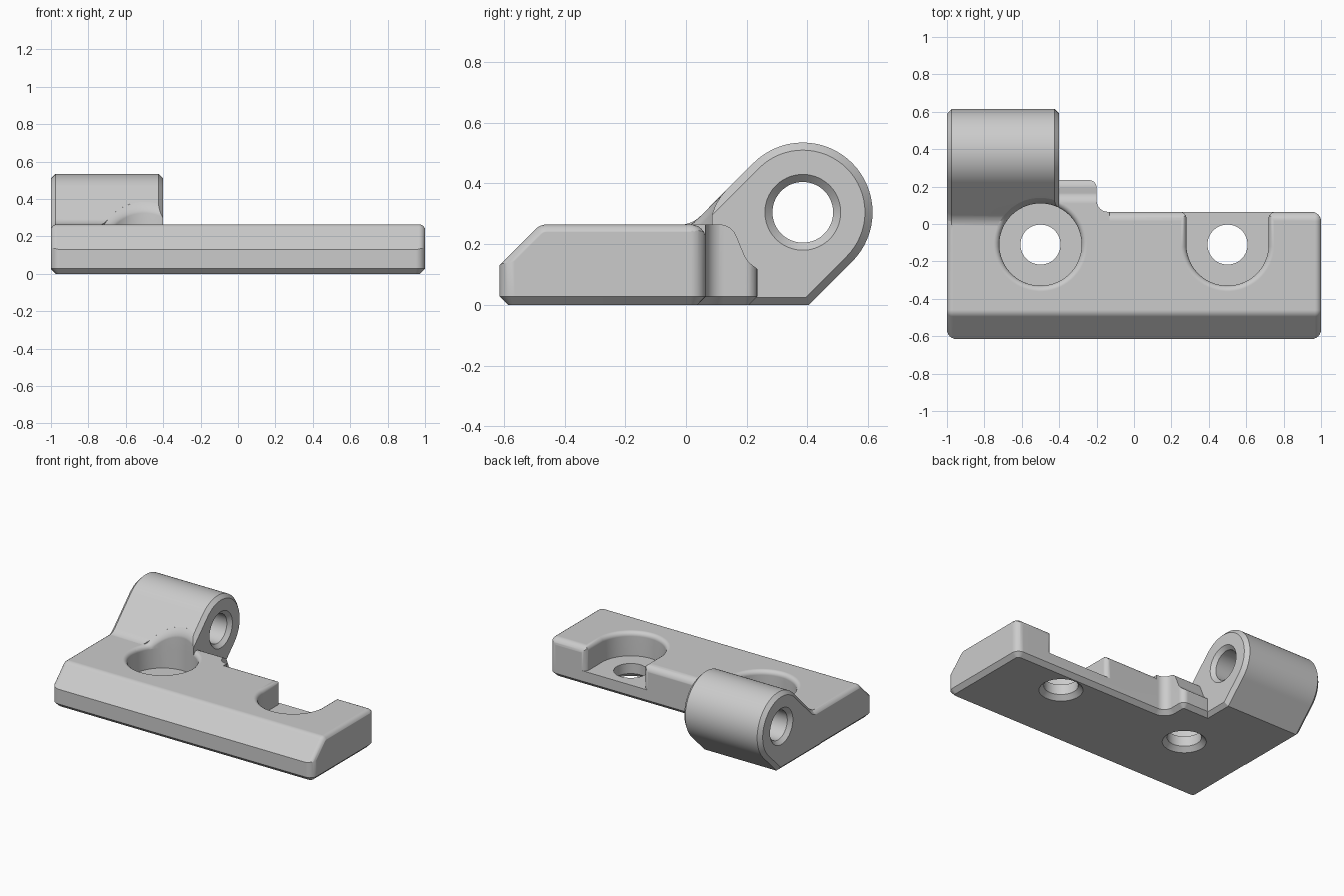
import bpy
import bmesh
from math import sin, cos, pi, radians
from mathutils import Vector

if "Cube" in bpy.data.objects:
    bpy.data.objects.remove(bpy.data.objects["Cube"], do_unlink=True)

STEPS = 6          # segments in a rounded corner
TOP = 0.265        # plate thickness
FLOOR = 0.1        # level of the screw recess floors
RECESS = 0.22      # radius of the screw recesses
RIM = 0.03         # rounding around the recesses
SCREW_Y = -0.11


def make_object(name, bm):
    bmesh.ops.recalc_face_normals(bm, faces=bm.faces[:])
    mesh = bpy.data.meshes.new(name)
    bm.to_mesh(mesh)
    bm.free()
    obj = bpy.data.objects.new(name, mesh)
    bpy.context.collection.objects.link(obj)
    return obj


def rounded(corners):
    """Closed 2D outline from (a, b, radius) corners."""
    out = []
    for i, (a, b, r) in enumerate(corners):
        p = Vector((a, b, 0))
        if r == 0:
            out.append((a, b))
            continue
        before, after = corners[i - 1], corners[(i + 1) % len(corners)]
        u = (Vector((before[0], before[1], 0)) - p).normalized()
        v = (Vector((after[0], after[1], 0)) - p).normalized()
        half = u.angle(v) / 2
        centre = p + (u + v).normalized() * r / sin(half)
        reach = r * cos(half) / sin(half)
        start, end = p + u * reach - centre, p + v * reach - centre
        sweep = start.angle(end)
        for k in range(STEPS + 1):
            t = sweep * k / STEPS
            q = centre + (start * sin(sweep - t) + end * sin(t)) / sin(sweep)
            out.append((q.x, q.y))
    return out


def prism(name, outline, axis, lo, hi, bevel=0, segments=1, ends=None):
    """Solid with an outline along x or z, bevelling the edges of the chosen ends."""
    k = "xyz".index(axis)
    bm = bmesh.new()
    low, high = [[bm.verts.new((level, a, b) if axis == "x" else (a, b, level))
                  for a, b in outline] for level in (lo, hi)]
    bm.faces.new(low)
    bm.faces.new(high)
    for i in range(len(low)):
        bm.faces.new((low[i - 1], low[i], high[i], high[i - 1]))
    bmesh.ops.recalc_face_normals(bm, faces=bm.faces[:])
    if bevel:
        chosen = [e for e in bm.edges
                  if any(all(abs(v.co[k] - level) < 1e-5 for v in e.verts)
                         for level in (ends or (lo, hi)))]
        bmesh.ops.bevel(bm, geom=chosen, offset=bevel, offset_type="OFFSET",
                        segments=segments, profile=0.5, affect="EDGES", clamp_overlap=False)
    return make_object(name, bm)


def lathe(name, profile, place, count=64):
    """Closed solid turned from (radius, height) points."""
    bm = bmesh.new()
    rings = []
    for r, h in profile:
        angles = [2 * pi * (i + 0.5) / count for i in range(count)]
        rings.append([bm.verts.new(place(r * cos(t), r * sin(t), h)) for t in angles])
    for low, high in zip(rings, rings[1:]):
        for i in range(count):
            j = (i + 1) % count
            bm.faces.new((low[i], low[j], high[j], high[i]))
    for ring, (r, h) in ((rings[0], profile[0]), (rings[-1], profile[-1])):
        hub = bm.verts.new(place(0, 0, h))
        for i in range(count):
            bm.faces.new((ring[i], ring[(i + 1) % count], hub))
    return make_object(name, bm)


def combine(target, tool, operation):
    """Apply an exact boolean and discard the tool."""
    tool.hide_render = True
    mod = target.modifiers.new("boolean", "BOOLEAN")
    mod.operation, mod.solver, mod.object = operation, "EXACT", tool
    bpy.context.view_layer.update()
    depsgraph = bpy.context.evaluated_depsgraph_get()
    mesh = bpy.data.meshes.new_from_object(target.evaluated_get(depsgraph))
    target.modifiers.clear()
    target.data = mesh
    bpy.data.objects.remove(tool, do_unlink=True)


# Stepped screw recess: bottom countersink, hole, floor, wall, rounded rim
recess = [(0.147, -0.01), (0.107, 0.03), (0.107, FLOOR), (RECESS, FLOOR)]
recess += [(RECESS + RIM * (1 - cos(t)), TOP - RIM + RIM * sin(t))
           for t in [k * pi / 8 for k in range(5)]]
recess.append((RECESS + RIM, 1))


def round_recess(a, b, h):
    return (a - 0.5, b + SCREW_Y, h)


def sloped_recess(a, b, h):
    # The rim climbs the slope of the barrel
    y = b + SCREW_Y
    return (a - 0.5, y, h + (max(0, y - 0.02) if h > FLOOR + 0.01 else 0))


def open_recess(a, b, h):
    # Back half stretched out through the rear edge
    stretched = b > 0 and a * a + b * b > 0.03
    return (a + 0.5, b + SCREW_Y + (0.4 if stretched else 0), h)


# Plate with sloped front edge
plate = prism("hinge_leaf", rounded([
    (-0.7, -0.1, 0), (0.066, -0.1, 0), (0.066, TOP, 0.05),
    (-0.48, TOP, 0.05), (-0.7, 0.045, 0)]), "x", -1.002, 1.002, 0.035, 4)

# Stepped tab beside the barrel
tab = prism("tab", rounded([
    (-0.1, -0.1, 0), (0.28, -0.1, 0), (0.28, 0.085, 0), (0.2, 0.145, 0.08),
    (0.15, TOP, 0.06), (-0.1, TOP, 0)]), "x", -0.6, -0.13)
combine(plate, tab, "UNION")

# Plan outline with chamfered underside
outline = prism("plan_outline", rounded([
    (-1, -0.615, 0.05), (1, -0.615, 0.05), (1, 0.065, 0.05), (-0.2, 0.065, 0.06),
    (-0.2, 0.235, 0.04), (-0.7, 0.235, 0), (-0.7, 0.065, 0), (-1, 0.065, 0)]),
    "z", 0, 0.5, 0.028, 1, (0,))
combine(plate, outline, "INTERSECT")

# Screw recesses, with rounded mouth corners on the open one
combine(plate, lathe("round_cutter", recess, round_recess), "DIFFERENCE")
combine(plate, lathe("open_cutter", recess, open_recess), "DIFFERENCE")
mouth = [(0.242 + 0.04 * cos(t), 0.025 + 0.0405 * sin(t))
         for t in [k * pi / 12 for k in range(7)]] + [(0.242, 0.2)]
mouth += [(1 - x, y) for x, y in reversed(mouth)]
combine(plate, prism("mouth_cutter", mouth, "z", FLOOR, 0.6), "DIFFERENCE")

# Barrel that carries the pin
PIN_Y, PIN_Z, BARREL = 0.385, 0.305, 0.23
arc = [(PIN_Y + BARREL * cos(t), PIN_Z + BARREL * sin(t), 0)
       for t in [-pi / 4 + k * pi / 32 for k in range(33)]]
side = rounded([(-0.08, 0, 0), (0.405, 0, 0)] + arc + [(0.02, TOP, 0.1), (-0.08, 0.262, 0)])
barrel = prism("barrel", side, "x", -1, -0.4, 0.025)
combine(barrel, lathe("slope_cutter", recess, sloped_recess), "DIFFERENCE")

# Pin hole, countersunk at both ends
pin_hole = [(0.135, -1.01), (0.1, -0.975), (0.1, -0.425), (0.135, -0.39)]
combine(barrel, lathe("pin_cutter", pin_hole,
                      lambda a, b, h: (h, PIN_Y + a, PIN_Z + b)), "DIFFERENCE")
combine(plate, barrel, "UNION")

# Grey finish
grey = bpy.data.materials.new("plain grey")
grey.use_nodes = True
colour = (0.6, 0.6, 0.6, 1)
grey.diffuse_color = colour
grey.node_tree.nodes["Principled BSDF"].inputs["Base Color"].default_value = colour
plate.data.materials.clear()
plate.data.materials.append(grey)
for poly in plate.data.polygons:
    poly.material_index = 0

# Smooth curves, crisp chamfers
bpy.ops.object.select_all(action="DESELECT")
plate.select_set(True)
bpy.context.view_layer.objects.active = plate
bpy.ops.object.shade_smooth_by_angle(angle=radians(30))
weighted = plate.modifiers.new("weighted_normals", "WEIGHTED_NORMAL")
weighted.keep_sharp = True
